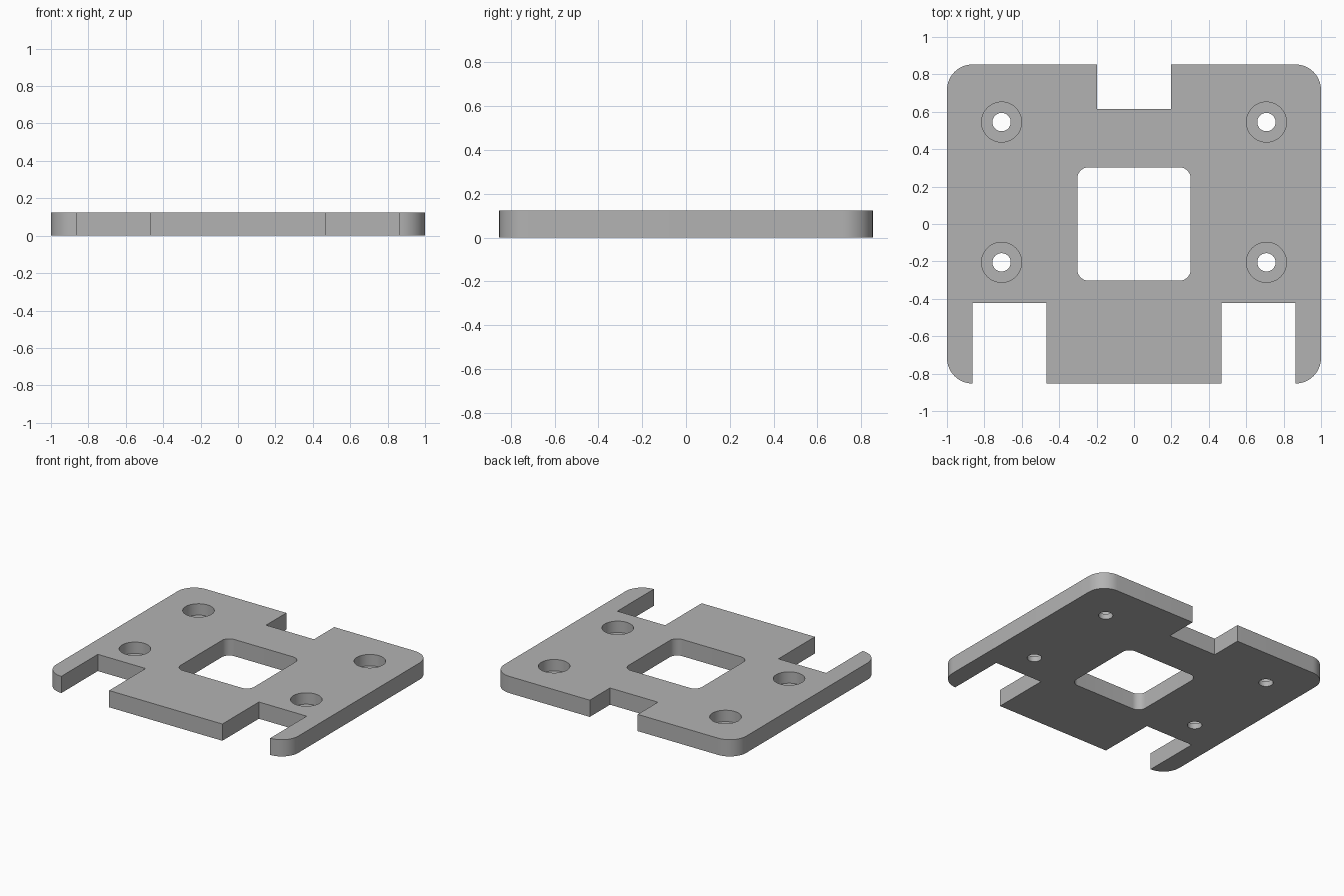
import bpy
import bmesh
import math

THICK = 0.125
LEDGE = 0.04          # floor thickness under each counterbore

cube = bpy.data.objects.get("Cube")
if cube:
    bpy.data.objects.remove(cube, do_unlink=True)

grey = bpy.data.materials.new("plain grey")
grey.use_nodes = True
colour = (0.45, 0.45, 0.45, 1)
grey.diffuse_color = colour
grey.node_tree.nodes["Principled BSDF"].inputs["Base Color"].default_value = colour


def prism(name, outline, z0, z1):
    """Extrude a counter-clockwise outline from z0 to z1."""
    bm = bmesh.new()
    face = bm.faces.new([bm.verts.new((x, y, z0)) for x, y in outline])
    top = bmesh.ops.extrude_face_region(bm, geom=[face])
    verts = [g for g in top["geom"] if isinstance(g, bmesh.types.BMVert)]
    bmesh.ops.translate(bm, verts=verts, vec=(0, 0, z1 - z0))
    bmesh.ops.recalc_face_normals(bm, faces=bm.faces)
    mesh = bpy.data.meshes.new(name)
    bm.to_mesh(mesh)
    bm.free()
    mesh.materials.append(grey)
    obj = bpy.data.objects.new(name, mesh)
    bpy.context.collection.objects.link(obj)
    return obj


def circle(cx, cy, r, n=48):
    return [(cx + r * math.cos(math.tau * i / n), cy + r * math.sin(math.tau * i / n))
            for i in range(n)]


def rounded_rect(hx, hy, r, steps=12):
    pts = []
    for k, (sx, sy) in enumerate([(1, 1), (-1, 1), (-1, -1), (1, -1)]):
        for i in range(steps + 1):
            a = math.pi / 2 * (k + i / steps)
            pts.append((sx * (hx - r) + r * math.cos(a), sy * (hy - r) + r * math.sin(a)))
    return pts


def rect(x0, x1, y0, y1):
    return [(x0, y0), (x1, y0), (x1, y1), (x0, y1)]


# Main plate
plate = prism("mounting_plate", rounded_rect(1, 0.853, 0.137), 0, THICK)

# Central window, rear notch and the two front notches
low, high = -0.1, THICK + 0.1
cutters = [
    prism("window_cutter", rounded_rect(0.303, 0.303, 0.06), low, high),
    prism("rear_notch_cutter", rect(-0.198, 0.198, 0.614, 1), low, high),
]
for side, x0, x1 in (("right", -0.863, -0.468), ("left", 0.468, 0.863)):
    cutters.append(prism(side + "_notch_cutter", rect(x0, x1, -1, -0.422), low, high))

# Counterbored screw holes
for x in (-0.708, 0.708):
    for y in (-0.205, 0.545):
        cutters.append(prism("screw_hole_cutter", circle(x, y, 0.049), low, high))
        cutters.append(prism("counterbore_cutter", circle(x, y, 0.107), LEDGE, high))

bpy.context.view_layer.objects.active = plate
for cutter in cutters:
    cutter.hide_render = True
    cut = plate.modifiers.new(cutter.name, "BOOLEAN")
    cut.operation = "DIFFERENCE"
    cut.solver = "EXACT"
    cut.object = cutter
    bpy.ops.object.modifier_apply(modifier=cut.name)
    bpy.data.objects.remove(cutter, do_unlink=True)

# Smooth rounded walls, sharp rims
bpy.ops.object.select_all(action="DESELECT")
plate.select_set(True)
bpy.ops.object.shade_smooth_by_angle(angle=math.radians(30))
